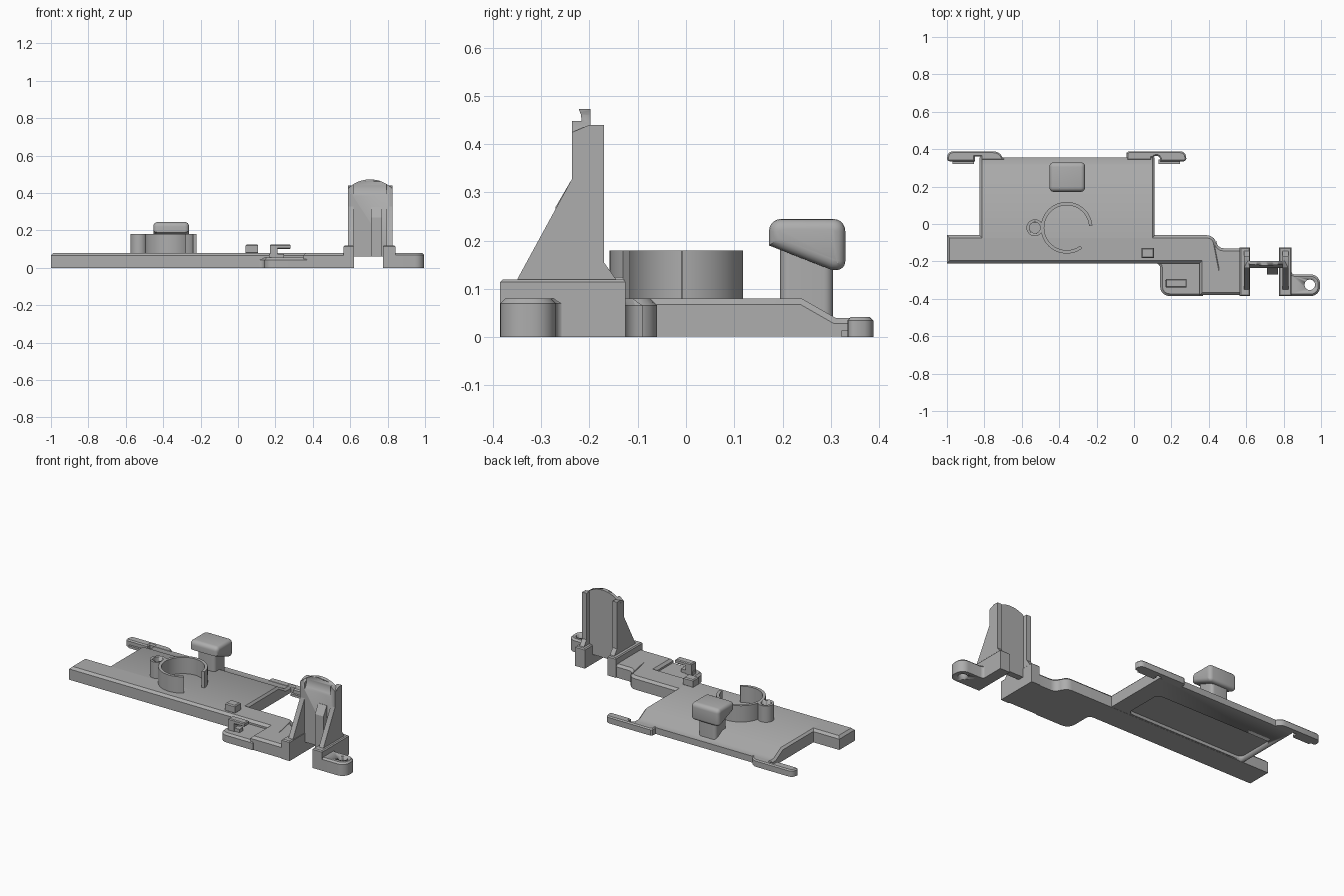
import bpy, bmesh
from math import cos, sin, radians, pi
from mathutils import Vector

cube = bpy.data.objects.get("Cube")
if cube:
    bpy.data.objects.remove(cube, do_unlink=True)

GREY = (0.42, 0.42, 0.42, 1)
mat = bpy.data.materials.new("plain grey plastic")
mat.use_nodes = True
mat.diffuse_color = GREY
mat.node_tree.nodes["Principled BSDF"].inputs["Base Color"].default_value = GREY

PLACE = {"z": lambda a, b, t: (a, b, t),
         "x": lambda a, b, t: (t, a, b),
         "y": lambda a, b, t: (a, t, b)}


def arc(cx, cy, r, start, end, n=8):
    angles = [radians(start + (end - start) * i / n) for i in range(n + 1)]
    return [(cx + r * cos(t), cy + r * sin(t)) for t in angles]


def rect(x0, x1, y0, y1):
    return [(x0, y0), (x1, y0), (x1, y1), (x0, y1)]


def rounded(x0, x1, y0, y1, r):
    return (arc(x1 - r, y0 + r, r, -90, 0, 5) + arc(x1 - r, y1 - r, r, 0, 90, 5)
            + arc(x0 + r, y1 - r, r, 90, 180, 5) + arc(x0 + r, y0 + r, r, 180, 270, 5))


def prism(name, outline, low, high, axis="z", chamfer=0, above=0.02, segments=1):
    """Extrude an outline; chamfer the end-cap edges lying above a height."""
    bm = bmesh.new()
    ends = [[bm.verts.new(PLACE[axis](a, b, t)) for a, b in outline] for t in (low, high)]
    caps = [bm.faces.new(e) for e in ends]
    n = len(outline)
    for i in range(n):
        j = (i + 1) % n
        bm.faces.new((ends[0][i], ends[0][j], ends[1][j], ends[1][i]))
    bmesh.ops.recalc_face_normals(bm, faces=bm.faces)
    if chamfer:
        edges = {e for f in caps for e in f.edges if all(v.co.z > above for v in e.verts)}
        bmesh.ops.bevel(bm, geom=list(edges), offset=chamfer, segments=segments,
                        affect="EDGES", profile=0.5)
    mesh = bpy.data.meshes.new(name)
    bm.to_mesh(mesh)
    bm.free()
    ob = bpy.data.objects.new(name, mesh)
    bpy.context.collection.objects.link(ob)
    mesh.materials.append(mat)
    bpy.ops.object.select_all(action="DESELECT")
    ob.select_set(True)
    bpy.context.view_layer.objects.active = ob
    bpy.ops.object.shade_smooth_by_angle(angle=radians(30))
    return ob


def cut(ob, cutter):
    mod = ob.modifiers.new("cut", "BOOLEAN")
    mod.object = cutter
    mod.operation = "DIFFERENCE"
    mod.solver = "EXACT"
    bpy.context.view_layer.objects.active = ob
    bpy.ops.object.modifier_apply(modifier=mod.name)
    bpy.data.objects.remove(cutter, do_unlink=True)


# Long front beam with the stepped arm on its left
beam = ([(-1, -0.21), (0.35, -0.21), (0.35, -0.38), (0.6, -0.38), (0.6, -0.13)]
        + arc(0.48, -0.09, 0.04, 270, 180, 4) + arc(0.39, -0.11, 0.05, 0, 90, 4)
        + [(-1, -0.06)])
prism("front_beam", beam, 0, 0.08, chamfer=0.014)

# Lower mounting shelf in front of the beam
shelf = ([(0.1, -0.18), (0.1, -0.21)] + arc(0.115, -0.235, 0.025, 90, 0, 4)
         + arc(0.19, -0.335, 0.05, 180, 270) + [(0.37, -0.385), (0.37, -0.18)])
prism("lower_shelf", shelf, 0, 0.055, chamfer=0.012)

# Main plate sloping down at the back, with a shallow recess underneath
profile = [(-0.19, 0.001), (0.355, 0.001), (0.355, 0.04), (0.31, 0.04),
           (0.24, 0.08), (-0.19, 0.08)]
plate = prism("main_plate", profile, -0.825, 0.11, "x", chamfer=0.012, above=0.03)
cut(plate, prism("recess_cutter", rounded(-0.8, 0.0, -0.05, 0.2, 0.03), -0.05, 0.02))

# Back rails with rounded ends and small inner lips
left_rail = ([(-0.04, 0.34), (0.095, 0.34), (0.095, 0.355)]
             + arc(0.12, 0.345, 0.02, 150, 0, 6) + [(0.14, 0.335)]
             + arc(0.265, 0.35, 0.015, -90, 0, 4) + arc(0.25, 0.36, 0.028, 0, 90, 4)
             + [(-0.03, 0.388), (-0.04, 0.38)])
right_rail = ([(-0.69, 0.34), (-0.69, 0.355)] + arc(-0.75, 0.338, 0.05, 20, 90, 5)
              + arc(-0.97, 0.36, 0.028, 90, 180, 4) + arc(-0.985, 0.35, 0.015, 180, 270, 4)
              + [(-0.85, 0.335), (-0.85, 0.36), (-0.82, 0.36), (-0.82, 0.34)])
for side, outline, x0, x1 in (("left", left_rail, 0.13, 0.245),
                              ("right", right_rail, -0.97, -0.855)):
    prism(side + "_back_rail", outline, 0, 0.042, chamfer=0.007)
    prism(side + "_rail_lip", rect(x0, x1, 0.322, 0.345), 0, 0.014)

# Open ring wall and the small tube beside it
cx, cy = -0.36, -0.02
prism("ring_wall", arc(cx, cy, 0.138, 5, 307, 48) + arc(cx, cy, 0.12, 307, 5, 48), 0.07, 0.18)
tube = prism("small_tube", arc(-0.53, -0.02, 0.045, 0, 345, 23), 0.07, 0.18)
cut(tube, prism("tube_cutter", arc(-0.53, -0.02, 0.029, 0, 345, 23), 0.09, 0.3))

# Knob on a post, underside sloping down to the back
prism("knob_post", rounded(-0.415, -0.295, 0.195, 0.305, 0.02), 0.03, 0.19)
knob = ([(0.172, 0.19), (0.195, 0.181), (0.3, 0.14)] + arc(0.312, 0.157, 0.018, -90, 0, 4)
        + arc(0.305, 0.22, 0.025, 0, 90, 5) + arc(0.197, 0.22, 0.025, 90, 180, 5))
prism("knob_head", knob, -0.452, -0.262, "x", chamfer=0.022, segments=4)

# Small clips
prism("square_clip", rect(0.04, 0.108, -0.183, -0.127), 0.075, 0.125, chamfer=0.006)
prism("hook_clip_post", rect(0.17, 0.21, -0.34, -0.295), 0.05, 0.11)
prism("hook_clip_top", rect(0.17, 0.282, -0.34, -0.295), 0.1, 0.125, chamfer=0.005)
prism("hook_clip_foot", rect(0.165, 0.245, -0.335, -0.3), 0.05, 0.075)

# Tower base blocks, gussets, side rails and back flanges
gusset = [(-0.355, 0.11), (-0.235, 0.33), (-0.235, 0.425), (-0.2, 0.44),
          (-0.17, 0.44), (-0.17, 0.155), (-0.145, 0.12), (-0.145, 0.11)]
for side, b0, b1, g0, g1 in (("right", 0.565, 0.62, 0.588, 0.618),
                             ("left", 0.775, 0.842, 0.795, 0.825)):
    prism(side + "_tower_base", rect(b0, b1, -0.385, -0.125), 0, 0.12, chamfer=0.006)
    prism(side + "_tower_gusset", gusset, g0, g1, "x")

# Arched tower panel with a scooped front face and a central rib
arch = [(0.588, 0.06), (0.825, 0.06)] + arc(0.7065, 0.305, 0.168, 45, 135, 16)
panel = prism("tower_panel", arch, -0.236, -0.198, "y")
scoop = prism("scoop_cutter", arc(-0.3, 0.44, 0.085, 0, 345, 23), 0.618, 0.795, "x")
cut(panel, scoop)
prism("tower_rib", [(-0.27, 0.06), (-0.22, 0.06), (-0.22, 0.325), (-0.238, 0.325), (-0.27, 0.27)],
      0.712, 0.77, "x")

# Mounting ear with a screw hole
ear = ([(0.82, -0.385)] + arc(0.945, -0.335, 0.05, -90, 0)
       + arc(0.945, -0.32, 0.05, 0, 90) + arc(0.86, -0.25, 0.02, 270, 180, 4) + [(0.82, -0.25)])
mount = prism("mounting_ear", ear, 0, 0.08, chamfer=0.01)
cut(mount, prism("hole_cutter", arc(0.94, -0.325, 0.028, 0, 345, 23), -0.1, 0.3))
